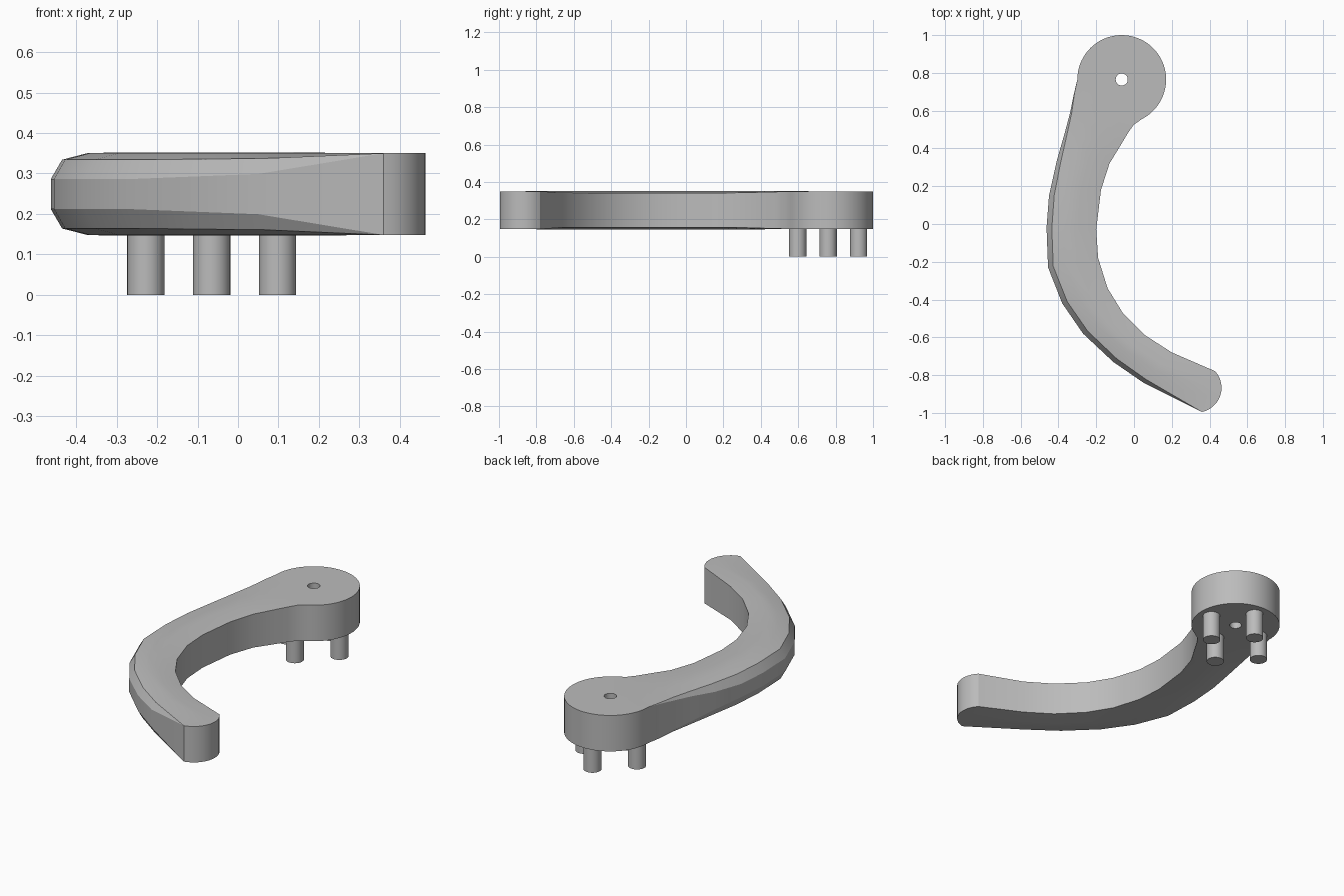
import bpy
import bmesh
from math import sin, cos, radians
from mathutils import Vector

default_cube = bpy.data.objects.get("Cube")
if default_cube:
    bpy.data.objects.remove(default_cube, do_unlink=True)

grey = bpy.data.materials.new("plain grey")
grey.use_nodes = True
colour = (0.5, 0.5, 0.5, 1.0)
grey.diffuse_color = colour
grey.node_tree.nodes["Principled BSDF"].inputs["Base Color"].default_value = colour

MIDDLE = 0.249       # height of the mid plane of the arm
HALF = 0.101         # half the arm thickness
HEAD = Vector((-0.065, 0.765))
HEAD_RADIUS = 0.235


def arc(centre, radius, start, end, steps):
    """Points on an arc, angles in degrees."""
    angles = [radians(start + (end - start) * i / steps) for i in range(steps + 1)]
    return [Vector((centre[0] + radius * cos(a), centre[1] + radius * sin(a)))
            for a in angles]


def wall(bm, points):
    """Upright wall of full thickness along a path."""
    rows = [[bm.verts.new((p.x, p.y, MIDDLE + side * HALF)) for side in (-1, 1)]
            for p in points]
    for a, b in zip(rows, rows[1:]):
        bm.faces.new((a[0], b[0], b[1], a[1]))


def section(bm, outer, inner, bevel):
    """Closed cross-section, bevelled on its outer side."""
    outer, inner = Vector(outer), Vector(inner)
    width = (inner - outer).length
    across = (inner - outer).normalized()
    upper = [(0, HALF - 0.064 * bevel),
             (0.028 * bevel, HALF - 0.016 * bevel),
             (0.09, HALF),
             (0.6 * width, HALF + 0.002 * bevel),
             (width, HALF - 0.009 * bevel)]
    profile = upper + [(u, -h) for u, h in reversed(upper)]
    return [bm.verts.new((*(outer + across * u), MIDDLE + h)) for u, h in profile]


def finish(bm, name):
    """Turn a bmesh into a smooth object with sharp corners."""
    bmesh.ops.recalc_face_normals(bm, faces=bm.faces)
    mesh = bpy.data.meshes.new(name)
    bm.to_mesh(mesh)
    bm.free()
    mesh.materials.append(grey)
    obj = bpy.data.objects.new(name, mesh)
    bpy.context.collection.objects.link(obj)
    bpy.ops.object.select_all(action='DESELECT')
    obj.select_set(True)
    bpy.context.view_layer.objects.active = obj
    bpy.ops.object.shade_smooth_by_angle(angle=radians(25))
    return obj


# Curved arm with round head and rounded tip
bm = bmesh.new()
head_arc = arc(HEAD, HEAD_RADIUS, 180, -62, 48)
tip_arc = arc((0.3325, -0.867), 0.131, -78, 42, 12)

# outer edge, inner edge, amount of bevel
stations = [
    (head_arc[0], head_arc[-1], 0),
    ((-0.318, 0.69), (0, 0.527), 0.1),
    ((-0.338, 0.59), (-0.03, 0.485), 0.3),
    ((-0.37, 0.47), (-0.075, 0.41), 0.5),
    ((-0.41, 0.33), (-0.13, 0.32), 0.8),
    ((-0.45, 0.15), (-0.175, 0.18), 1),
    ((-0.463, -0.02), (-0.2, -0.03), 1),
    ((-0.455, -0.23), (-0.19, -0.18), 1),
    ((-0.38, -0.42), (-0.14, -0.34), 1),
    ((-0.27, -0.58), (-0.06, -0.47), 1),
    ((-0.11, -0.73), (0.06, -0.59), 0.9),
    ((0.05, -0.84), (0.2, -0.68), 0.8),
    (tip_arc[0], tip_arc[-1], 0),
]
rings = [section(bm, *station) for station in stations]
for a, b in zip(rings, rings[1:]):
    for i in range(len(a)):
        j = (i + 1) % len(a)
        bm.faces.new((a[i], a[j], b[j], b[i]))

wall(bm, head_arc)
wall(bm, tip_arc)
wall(bm, arc(HEAD, 0.032, 0, 360, 24))   # screw hole
bmesh.ops.remove_doubles(bm, verts=bm.verts, dist=0.0001)

# Flat top and bottom of the head and of the tip
for is_head in (True, False):
    for is_top in (True, False):
        rim = []
        for edge in bm.edges:
            centre = (edge.verts[0].co + edge.verts[1].co) / 2
            if (edge.is_boundary and (centre.y > 0) == is_head
                    and (centre.z > MIDDLE) == is_top):
                rim.append(edge)
        bmesh.ops.triangle_fill(bm, edges=rim, use_beauty=True)
finish(bm, "curved_arm")

# Four pegs under the head
PEG_HEIGHT = 0.152
peg_sides = {"right": (-1, 0), "left": (1, 0), "front": (0, -1), "back": (0, 1)}
for side, (dx, dy) in peg_sides.items():
    bm = bmesh.new()
    bmesh.ops.create_cone(bm, cap_ends=True, segments=32, radius1=0.046,
                          radius2=0.046, depth=PEG_HEIGHT)
    spot = (HEAD.x + 0.163 * dx, HEAD.y - 0.005 + 0.163 * dy, PEG_HEIGHT / 2)
    bmesh.ops.translate(bm, verts=bm.verts, vec=spot)
    finish(bm, side + "_peg")
